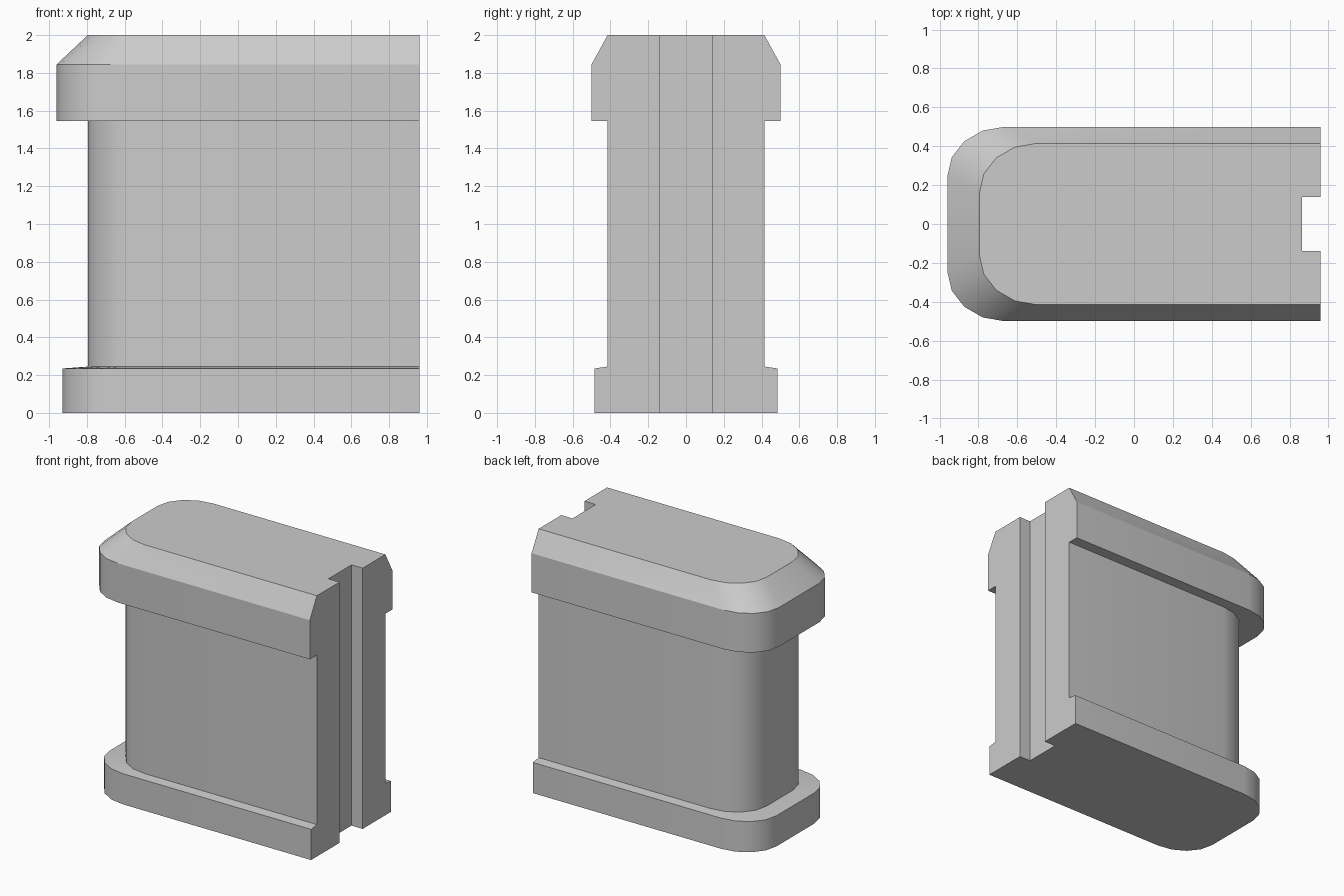
import bpy, bmesh, math

if "Cube" in bpy.data.objects:
    bpy.data.objects.remove(bpy.data.objects["Cube"])

END_X = 0.96                      # flat right end
NOTCH_X, NOTCH_Y = 0.865, 0.14    # vertical groove in that end
SEG = 4                           # facets per rounded corner


def outline(left, half_y, rx=0.295, ry=0.255):
    """Open outline: right end, around the two rounded left corners, back."""
    half = [(END_X, half_y)]
    for i in range(SEG + 1):
        a = math.radians(90) * (1 - i / SEG)
        half.append((left + rx - rx * math.cos(a), half_y - ry + ry * math.sin(a)))
    return half + [(x, -y) for x, y in reversed(half)]


# Silhouette levels: (left x, half depth, z)
LEVELS = [
    (-0.93, 0.485, 0.0), (-0.93, 0.485, 0.235),    # base
    (-0.795, 0.415, 0.245), (-0.795, 0.415, 1.545),  # shaft
    (-0.96, 0.5, 1.545), (-0.96, 0.5, 1.845),      # cap
    (-0.795, 0.415, 2.0),                          # bevelled top
]

bm = bmesh.new()
rings = [[bm.verts.new((x, y, z)) for x, y in outline(l, h)] for l, h, z in LEVELS]

# Outer walls and ledges
for a, b in zip(rings, rings[1:]):
    for i in range(len(a) - 1):
        bm.faces.new((a[i], a[i + 1], b[i + 1], b[i]))

# Groove running the full height
groove = [(END_X, -NOTCH_Y), (NOTCH_X, -NOTCH_Y), (NOTCH_X, NOTCH_Y), (END_X, NOTCH_Y)]
low = [bm.verts.new((x, y, 0.0)) for x, y in groove]
high = [bm.verts.new((x, y, 2.0)) for x, y in groove]
for i in range(3):
    bm.faces.new((low[i], low[i + 1], high[i + 1], high[i]))

# Flat end faces on both sides of the groove, then bottom and top
bm.faces.new([r[0] for r in rings] + [high[3], low[3]])
bm.faces.new([r[-1] for r in rings] + [high[0], low[0]])
bm.faces.new(rings[0] + low)
bm.faces.new(rings[-1] + high)
bmesh.ops.recalc_face_normals(bm, faces=bm.faces)

mesh = bpy.data.meshes.new("wall_post")
bm.to_mesh(mesh)
bm.free()
post = bpy.data.objects.new("wall_post", mesh)
bpy.context.collection.objects.link(post)

# Smooth corners, sharp ledges
bpy.context.view_layer.objects.active = post
post.select_set(True)
bpy.ops.object.shade_smooth_by_angle(angle=math.radians(26))
